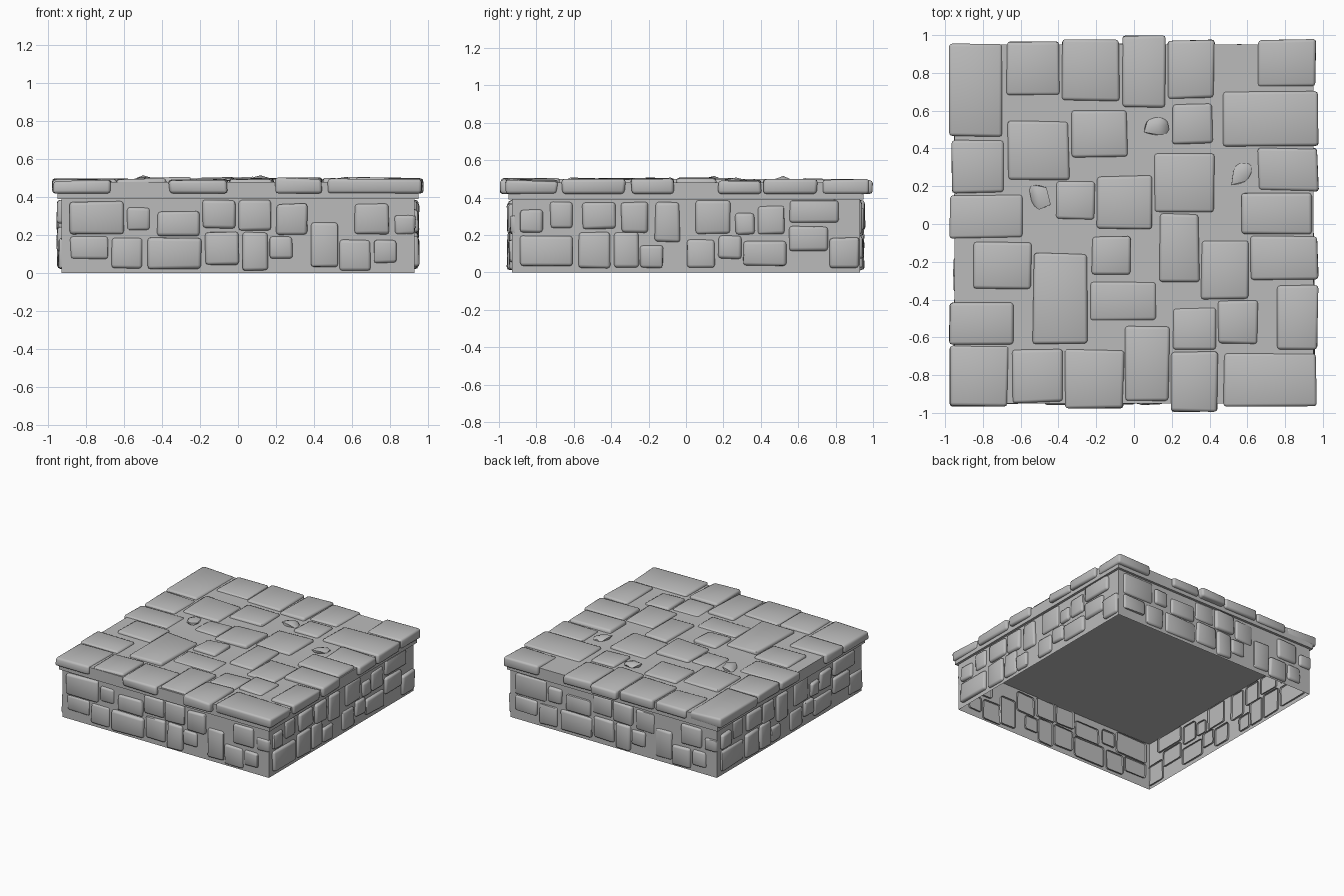
import bpy
import bmesh
import math
import random
from mathutils import Matrix, Vector

random.seed(7)

default_cube = bpy.data.objects.get("Cube")
if default_cube:
    bpy.data.objects.remove(default_cube, do_unlink=True)


def make_material(name, value):
    material = bpy.data.materials.new(name)
    material.use_nodes = True
    colour = (value, value, value, 1)
    material.diffuse_color = colour
    material.node_tree.nodes["Principled BSDF"].inputs["Base Color"].default_value = colour
    return material


stone_grey = make_material("stone grey", 0.5)


def finish(bm, name, smooth=True):
    """Turn a bmesh into a named, shaded stone object."""
    mesh = bpy.data.meshes.new(name)
    bm.to_mesh(mesh)
    bm.free()
    mesh.materials.append(stone_grey)
    obj = bpy.data.objects.new(name, mesh)
    bpy.context.collection.objects.link(obj)
    if smooth:
        bpy.ops.object.select_all(action="DESELECT")
        obj.select_set(True)
        bpy.context.view_layer.objects.active = obj
        bpy.ops.object.shade_smooth_by_angle(angle=math.radians(50))
    return obj


def add_stone(target, rect, low, high, wobble, open_back, placement):
    """Add one worn block; rect holds its edges in hundredths."""
    u0, u1, v0, v1 = (edge / 100 for edge in rect)
    bm = bmesh.new()
    bmesh.ops.create_cube(bm, size=1)
    size = Vector((u1 - u0, v1 - v0, high - low))
    centre = Vector((u0 + u1, v0 + v1, high + low)) / 2
    for vert in bm.verts:
        outer = vert.co.z > 0
        vert.co = vert.co * size + centre
        # Chipped corners lean inward and the face tilts a little
        vert.co.x -= math.copysign(random.uniform(0, wobble), vert.co.x - centre.x)
        vert.co.y -= math.copysign(random.uniform(0, wobble), vert.co.y - centre.y)
        if outer:
            vert.co.z -= random.uniform(0, wobble * 1.3)
    if open_back:
        back = min(bm.faces, key=lambda f: f.calc_center_median().z)
        bmesh.ops.delete(bm, geom=[back], context="FACES_ONLY")
    rims = [e for e in bm.edges if len(e.link_faces) == 2]
    bmesh.ops.bevel(bm, geom=rims, offset=0.016, offset_type="OFFSET",
                    segments=2, profile=0.5, affect="EDGES")
    bm.transform(placement)
    scratch = bpy.data.meshes.new("scratch")
    bm.to_mesh(scratch)
    bm.free()
    target.from_mesh(scratch)
    bpy.data.meshes.remove(scratch)


# Paving: border blocks first, then the inner field
border_paving = [
    (-98, -69, 46, 96), (-68, -39, 68, 97), (-39, -7, 65, 98), (-7, 17, 61, 100),
    (17, 43, 66, 98), (65, 97, 72, 98), (47, 98, 41, 71), (-97, -68, 16, 45),
    (65, 98, 17, 41), (-98, -58, -8, 16), (56, 95, -6, 17), (61, 98, -30, -6),
    (-98, -63, -64, -41), (75, 98, -67, -32), (-98, -66, -97, -64),
    (-65, -37, -95, -66), (-37, -5, -98, -66), (-5, 19, -94, -54),
    (19, 45, -100, -67), (47, 97, -97, -68),
]
inner_paving = [
    (-67, -34, 23, 55), (-34, -3, 35, 61), (20, 42, 42, 64), (10, 43, 6, 38),
    (-42, -20, 2, 23), (-20, 10, -3, 26), (-86, -54, -35, -9), (-23, -1, -27, -6),
    (13, 35, -31, 6), (35, 61, -40, -8), (-54, -24, -64, -15), (-24, 12, -52, -30),
    (20, 44, -67, -44), (44, 66, -64, -40),
]
for name, layout in (("border_paving", border_paving), ("inner_paving", inner_paving)):
    bm = bmesh.new()
    for rect in layout:
        top = random.uniform(0.498, 0.51)
        add_stone(bm, rect, 0.42, top, 0.012, False, Matrix.Identity(4))
    finish(bm, name)

# Loose pebbles lying in the gaps
bm = bmesh.new()
for x, y, turn in ((0.12, 0.52, 0), (-0.5, 0.15, 2), (0.57, 0.27, 4)):
    place = Matrix.Translation((x, y, 0.485)) @ Matrix.Rotation(turn, 4, "Z")
    made = bmesh.ops.create_icosphere(bm, subdivisions=1, radius=1)["verts"]
    for vert in made:
        shape = Vector((0.085, 0.06, 0.028)) * random.uniform(0.75, 1.1)
        vert.co = place @ (vert.co * shape)
finish(bm, "loose_pebbles")

# Bed slab under the paving
bm = bmesh.new()
bmesh.ops.create_cube(bm, size=1)
bm.transform(Matrix.Translation((0, 0, 0.435)) @ Matrix.Diagonal((1.9, 1.9, 0.09, 1)))
finish(bm, "bed_slab", smooth=False)

# Wall blocks, laid out along each wall and up it
long_wall = [
    (-89, -60, 20, 38), (-59, -46, 22, 35), (-43, -20, 19, 33), (-19, -1, 23, 39),
    (0, 18, 22, 39), (20, 37, 20, 37), (38, 53, 3, 27), (61, 80, 20, 37),
    (82, 94, 20, 31), (-89, -68, 7, 20), (-67, -50, 2, 19), (-48, -19, 2, 19),
    (-18, 1, 4, 22), (2, 16, 1, 22), (16, 29, 7, 20), (53, 70, 1, 18), (71, 84, 5, 18),
]
side_wall = [
    (-89, -76, 21, 34), (-73, -60, 23, 38), (-56, -37, 23, 38), (-35, -20, 21, 38),
    (-17, -3, 16, 38), (5, 24, 20, 39), (26, 37, 20, 32), (38, 53, 20, 36),
    (55, 82, 26, 39), (55, 76, 11, 25), (-89, -60, 3, 20), (-58, -40, 2, 22),
    (-39, -25, 2, 22), (-25, -12, 2, 15), (0, 16, 2, 18), (17, 30, 7, 20),
    (30, 54, 3, 17), (76, 93, 2, 19),
]
half = 0.93
walls = (("front", long_wall), ("left", side_wall), ("back", long_wall), ("right", side_wall))
for index, (side, layout) in enumerate(walls):
    turn = Matrix.Rotation(index * math.pi / 2, 4, "Z")
    place = turn @ Matrix.Translation((0, -half, 0)) @ Matrix.Rotation(math.pi / 2, 4, "X")

    # Thin backing sheet of the hollow base
    bm = bmesh.new()
    corners = [(-half, 0, 0), (half, 0, 0), (half, 0.4, 0), (-half, 0.4, 0)]
    bm.faces.new([bm.verts.new(place @ Vector(c)) for c in corners])
    finish(bm, side + "_wall", smooth=False)

    # Blocks pushed through the sheet, open at the back
    bm = bmesh.new()
    for rect in layout:
        proud = random.uniform(0.018, 0.032)
        add_stone(bm, rect, -0.014, proud, 0.009, True, place)
    finish(bm, side + "_wall_blocks")
